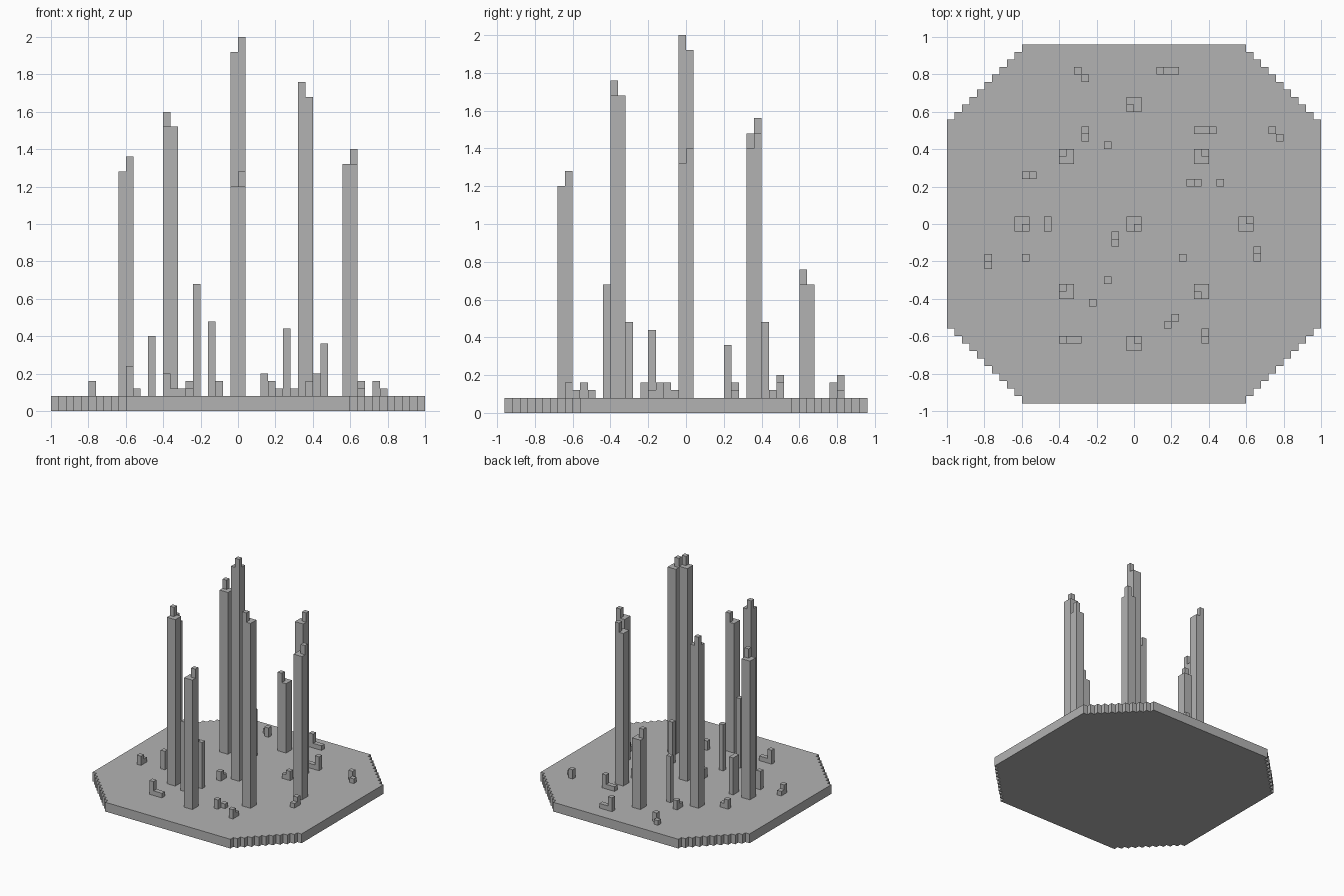
import bpy
import bmesh

CELL = 0.04          # every part sits on one square grid
BASE_TOP = 2         # slab thickness in cells

default_cube = bpy.data.objects.get("Cube")
if default_cube:
    bpy.data.objects.remove(default_cube, do_unlink=True)

stone = bpy.data.materials.new("plain grey")
stone.use_nodes = True
grey = (0.45, 0.45, 0.45, 1)
stone.diffuse_color = grey
stone.node_tree.nodes["Principled BSDF"].inputs["Base Color"].default_value = grey


def extrude_outline(bm, outline, bottom, top):
    """Raise a closed grid outline into a solid prism."""
    verts = [bm.verts.new((x * CELL, y * CELL, bottom * CELL)) for x, y in outline]
    face = bm.faces.new(verts)
    raised = bmesh.ops.extrude_face_region(bm, geom=[face])["geom"]
    moved = [item for item in raised if isinstance(item, bmesh.types.BMVert)]
    bmesh.ops.translate(bm, verts=moved, vec=(0, 0, (top - bottom) * CELL))


def block(bm, x, y, width, depth, bottom, top):
    """Add a box whose lower corner is at grid cell x, y."""
    outline = [(x, y), (x + width, y), (x + width, y + depth), (x, y + depth)]
    extrude_outline(bm, outline, bottom, top)


def finish(bm, name):
    """Turn the built geometry into a flat-shaded object."""
    bmesh.ops.recalc_face_normals(bm, faces=bm.faces[:])
    mesh = bpy.data.meshes.new(name)
    bm.to_mesh(mesh)
    bm.free()
    mesh.materials.append(stone)
    part = bpy.data.objects.new(name, mesh)
    bpy.context.collection.objects.link(part)


# Octagonal slab with stepped corners: one quarter is made, then mirrored
half_x, half_y, steps = 25, 24, 10
quarter = []
for step in range(steps):
    x, y = half_x - step, half_y - steps + step
    quarter += [(x, y), (x - 1, y)]
quarter.append((half_x - steps, half_y))
right_half = [(x, -y) for x, y in reversed(quarter)] + quarter
left_half = [(-x, y) for x, y in reversed(right_half)]
bm = bmesh.new()
extrude_outline(bm, right_half + left_half, 0, BASE_TOP)
finish(bm, "base_slab")

# Tall square towers, each with a small finial on one corner of its roof
towers = {
    "centre_tower": (0, 0, 48, 0, -1),
    "left_tower": (15, 0, 33, 0, 0),
    "right_tower": (-15, 0, 32, 0, -1),
    "back_left_tower": (9, 9, 35, 0, 0),
    "back_right_tower": (-9, 9, 37, -1, 0),
    "front_right_tower": (-9, -9, 38, -1, 0),
    "front_left_tower": (9, -9, 42, -1, -1),
    "front_tower": (0, -16, 30, 0, 0),
    "back_tower": (0, 16, 17, -1, -1),
}
for name, (x, y, roof, corner_x, corner_y) in towers.items():
    bm = bmesh.new()
    block(bm, x - 1, y - 1, 2, 2, BASE_TOP, roof)
    block(bm, x + corner_x, y + corner_y, 1, 1, roof, roof + 2)
    finish(bm, name)

# Thin free-standing pillars: position, depth, top
pillars = [(-4, 10, 1, 12), (11, 5, 1, 9), (-12, -1, 2, 10), (-15, -5, 1, 6),
           (6, -5, 1, 11), (-4, -8, 1, 12), (-6, -11, 1, 17)]
for x, y, depth, top in pillars:
    bm = bmesh.new()
    block(bm, x, y, 1, depth, BASE_TOP, top)
    finish(bm, "thin_pillar")

# Low rubble: an upright stub beside a fallen piece (offset and length)
rubble = [(-7, 19, -1, 1, 1), (3, 20, 1, 0, 2), (-7, 12, 0, -1, 1),
          (10, 12, -2, 0, 2), (18, 12, 1, -1, 1), (-15, 6, 1, 0, 1),
          (8, 5, -1, 0, 1), (-3, -3, 0, 1, 1), (-20, -6, 0, 1, 1),
          (16, -4, 0, -1, 1), (4, -14, 1, 1, 1), (9, -16, 0, 1, 1),
          (-10, -16, 1, 0, 2)]
for x, y, shift_x, shift_y, length in rubble:
    bm = bmesh.new()
    block(bm, x, y, 1, 1, BASE_TOP, BASE_TOP + 1 + length)
    block(bm, x + shift_x, y + shift_y, length, 1, BASE_TOP, BASE_TOP + 1)
    finish(bm, "rubble_piece")
